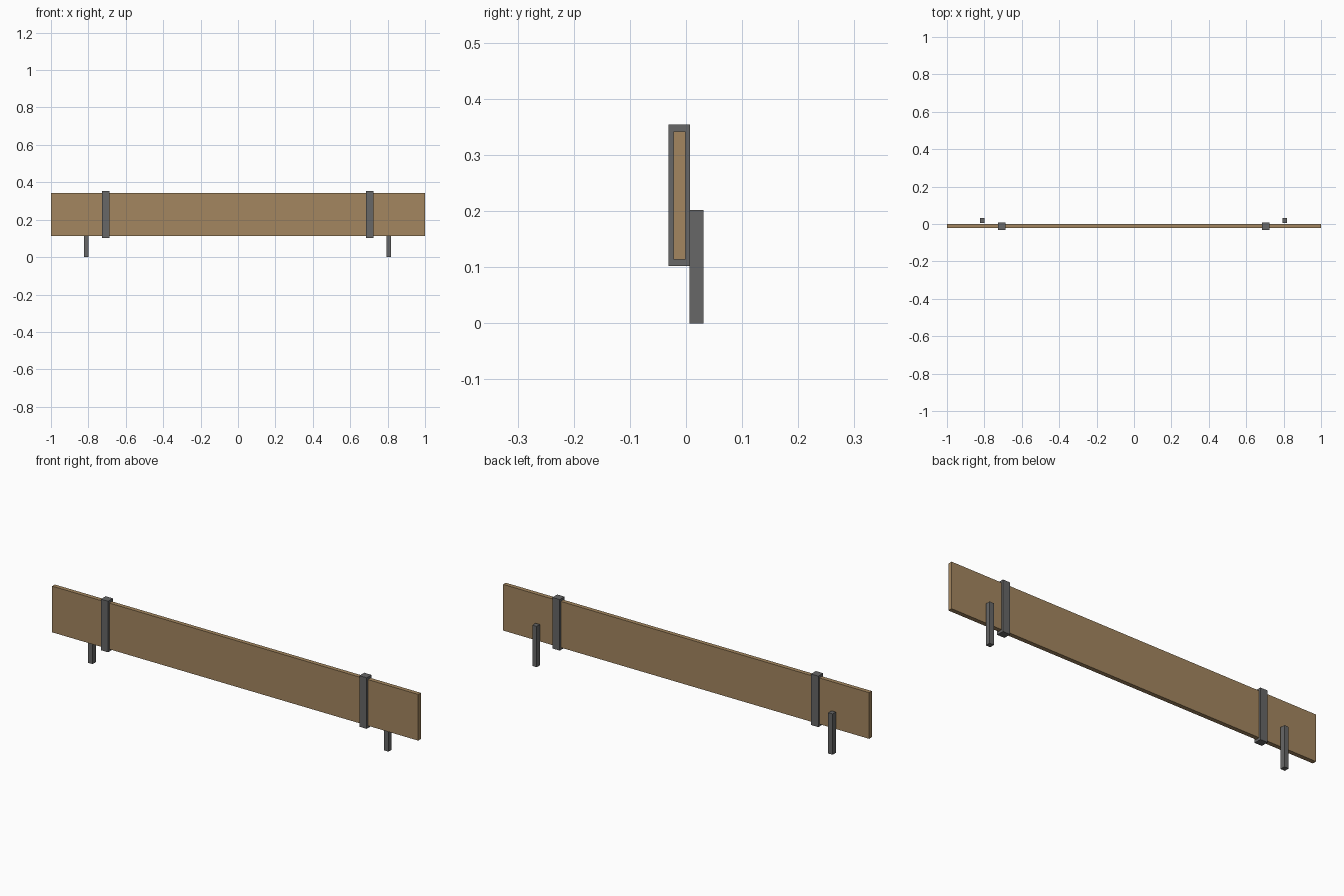
import bpy

if "Cube" in bpy.data.objects:
    bpy.data.objects.remove(bpy.data.objects["Cube"])


def material(name, colour):
    m = bpy.data.materials.new(name)
    m.diffuse_color = (*colour, 1.0)
    m.use_nodes = True
    m.node_tree.nodes["Principled BSDF"].inputs["Base Color"].default_value = m.diffuse_color
    return m


def box(name, lo, hi, mat):
    """Axis-aligned box between two corners."""
    bpy.ops.mesh.primitive_cube_add(size=1, location=[(a + b) / 2 for a, b in zip(lo, hi)])
    ob = bpy.context.object
    ob.name = name
    ob.scale = [b - a for a, b in zip(lo, hi)]
    bpy.ops.object.transform_apply(location=False, rotation=False, scale=True)
    ob.data.materials.append(mat)
    return ob


wood = material("brown wood", (0.37, 0.24, 0.115))
metal = material("dark grey metal", (0.135, 0.135, 0.135))

# Long upright plank
box("plank", (-1, -0.022, 0.114), (1, -0.001, 0.342), wood)

# Bands wrapped around the plank, and short posts standing behind it
for side, band_x, post_x in (("left", -0.708, -0.811), ("right", 0.705, 0.806)):
    box(side + "_band", (band_x - 0.02, -0.031, 0.102), (band_x + 0.02, 0.007, 0.354), metal)
    box(side + "_post", (post_x - 0.012, 0.006, 0.0), (post_x + 0.012, 0.031, 0.202), metal)
